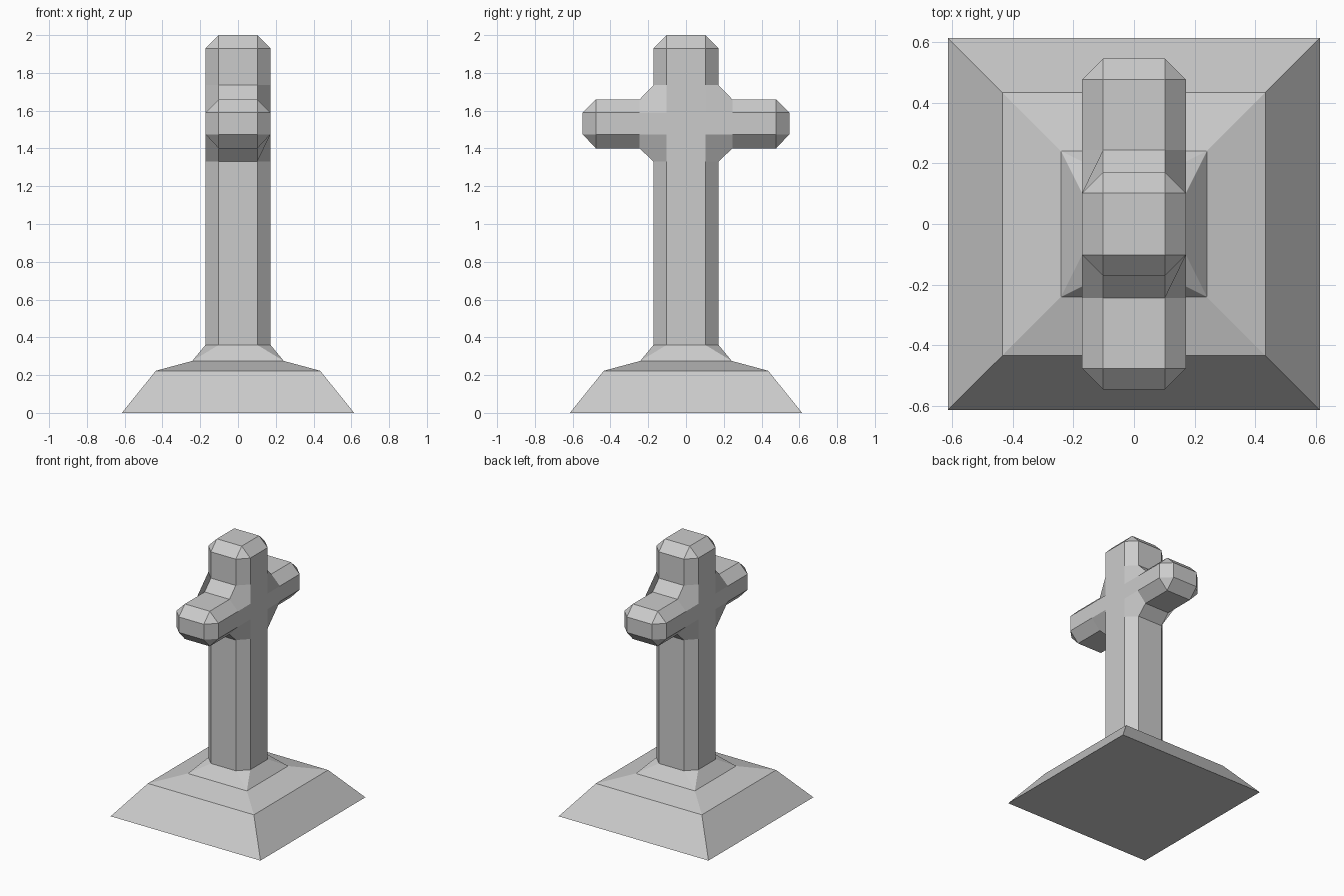
import bpy, bmesh

if "Cube" in bpy.data.objects:
    bpy.data.objects.remove(bpy.data.objects["Cube"])

FLAT, HALF = 0.102, 0.172      # half width of flat face / full half thickness
FOOT = 0.36                    # height where the shaft meets the base


def finish(name, bm):
    bmesh.ops.remove_doubles(bm, verts=bm.verts, dist=0.0005)
    bmesh.ops.recalc_face_normals(bm, faces=bm.faces)
    mesh = bpy.data.meshes.new(name)
    bm.to_mesh(mesh)
    bm.free()
    obj = bpy.data.objects.new(name, mesh)
    bpy.context.collection.objects.link(obj)
    return obj


def add_face(bm, points):
    # Drop repeated points so collapsed quads become triangles
    pts = [p for i, p in enumerate(points) if p not in points[:i]]
    bm.faces.new([bm.verts.new(p) for p in pts])


# Cross: right half silhouette (y, z) paired with the inset face outline
rim = [
    ((FLAT, 2.0), (FLAT, 1.93)),
    ((HALF, 1.93), (FLAT, 1.93)),
    ((HALF, 1.735), (FLAT, 1.735)),
    ((0.245, 1.66), (0.245, 1.59)),
    ((0.477, 1.66), (0.477, 1.59)),
    ((0.547, 1.59), (0.477, 1.59)),
    ((0.547, 1.475), (0.477, 1.475)),
    ((0.477, 1.40), (0.477, 1.475)),
    ((0.245, 1.40), (0.245, 1.475)),
    ((HALF, 1.33), (FLAT, 1.33)),
    ((HALF, FOOT), (FLAT, FOOT)),
]
elbows = {2: (FLAT, 1.59), 8: (FLAT, 1.475)}   # inner corners of the crossing

bm = bmesh.new()
for s in (1, -1):
    for i in range(len(rim) - 1):
        (o0, n0), (o1, n1) = rim[i], rim[i + 1]
        # Straight side wall
        add_face(bm, [(x, s * y, z) for x, (y, z) in
                      ((-FLAT, o0), (FLAT, o0), (FLAT, o1), (-FLAT, o1))])
        # Chamfers on the front and back
        for m in (1, -1):
            loop = [(FLAT, o0), (FLAT, o1), (HALF, n1)]
            if i in elbows:
                loop.append((HALF, elbows[i]))
            loop.append((HALF, n0))
            add_face(bm, [(m * x, s * y, z) for x, (y, z) in loop])

# Cross-shaped flat faces and their top chamfers
inner = []
for i, (_, n) in enumerate(rim):
    inner.append(n)
    if i in elbows:
        inner.append(elbows[i])
outline = inner + [(-y, z) for y, z in reversed(inner)]
for m in (1, -1):
    add_face(bm, [(m * HALF, y, z) for y, z in outline])
    add_face(bm, [(m * FLAT, -FLAT, 2.0), (m * FLAT, FLAT, 2.0),
                  (m * HALF, FLAT, 1.93), (m * HALF, -FLAT, 1.93)])
# Top cap
add_face(bm, [(x, y, 2.0) for x, y in
              ((-FLAT, -FLAT), (FLAT, -FLAT), (FLAT, FLAT), (-FLAT, FLAT))])
finish("cross", bm)

# Stepped square base, flaring up into the eight-sided shaft
bm = bmesh.new()
steps = [(0.615, 0.0), (0.435, 0.223), (0.242, 0.275)]


def turn(p, k):
    x, y, z = p
    for _ in range(k):
        x, y = -y, x
    return (x, y, z)


for k in range(4):
    for (r0, z0), (r1, z1) in zip(steps, steps[1:]):
        add_face(bm, [turn(p, k) for p in
                      ((r0, -r0, z0), (r0, r0, z0), (r1, r1, z1), (r1, -r1, z1))])
    r, z = steps[-1]
    add_face(bm, [turn(p, k) for p in
                  ((r, -r, z), (r, r, z), (HALF, FLAT, FOOT), (HALF, -FLAT, FOOT))])
    add_face(bm, [turn(p, k) for p in
                  ((r, r, z), (FLAT, HALF, FOOT), (HALF, FLAT, FOOT))])
add_face(bm, [turn((0.615, 0.615, 0.0), k) for k in range(4)])
finish("base", bm)
